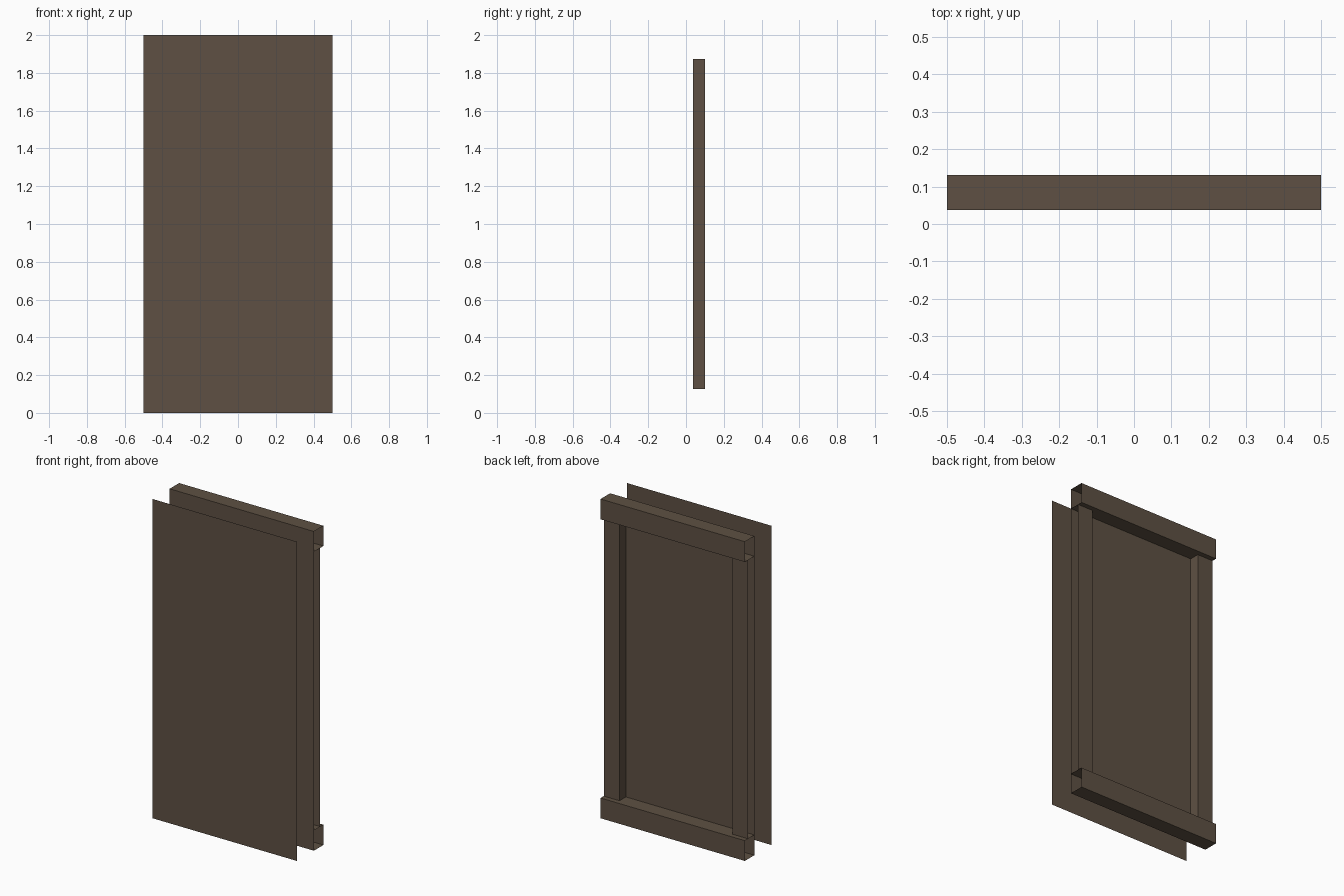
import bpy
import bmesh

cube = bpy.data.objects.get("Cube")
if cube:
    bpy.data.objects.remove(cube, do_unlink=True)

# Single dark brown finish
brown = bpy.data.materials.new("dark_brown")
brown.use_nodes = True
colour = (0.112, 0.081, 0.056, 1)
brown.diffuse_color = colour
brown.node_tree.nodes["Principled BSDF"].inputs["Base Color"].default_value = colour


def add_object(name, bm):
    mesh = bpy.data.meshes.new(name)
    bm.to_mesh(mesh)
    bm.free()
    mesh.materials.append(brown)
    obj = bpy.data.objects.new(name, mesh)
    bpy.context.collection.objects.link(obj)


def open_box(name, low, high, open_sides):
    """Box between two corners, without the sides facing the given (axis, sign) pairs."""
    bm = bmesh.new()
    bmesh.ops.create_cube(bm, size=1)
    bm.normal_update()
    gone = [f for f in bm.faces
            if any(f.normal[axis] * sign > 0.5 for axis, sign in open_sides)]
    bmesh.ops.delete(bm, geom=gone, context='FACES')
    for v in bm.verts:
        for i in range(3):
            v.co[i] = low[i] if v.co[i] < 0 else high[i]
    add_object(name, bm)


def sheet(name, y):
    """Full-size upright sheet without thickness."""
    bm = bmesh.new()
    corners = [(-HALF, 0), (HALF, 0), (HALF, HEIGHT), (-HALF, HEIGHT)]
    bm.faces.new([bm.verts.new((x, y, z)) for x, z in corners])
    add_object(name, bm)


HALF, HEIGHT, RAIL, POST = 0.5, 2.0, 0.127, 0.109
FRONT, POST_BACK, RAIL_BACK = 0.037, 0.1, 0.131
X, Y, Z = range(3)

# Outer sheet standing clear, and the backing sheet that carries the frame
sheet("front_panel", -RAIL_BACK)
sheet("backing_panel", FRONT)

# Horizontal rails, hollow channels open at both ends
for name, z in (("bottom_rail", 0), ("top_rail", HEIGHT - RAIL)):
    open_box(name, (-HALF, FRONT, z), (HALF, RAIL_BACK, z + RAIL),
             [(X, 1), (X, -1), (Y, -1)])

# Upright posts between the rails, open on the outer side
for name, x, side in (("right_post", -HALF, -1), ("left_post", HALF - POST, 1)):
    open_box(name, (x, FRONT, RAIL), (x + POST, POST_BACK, HEIGHT - RAIL),
             [(X, side), (Y, -1), (Z, 1), (Z, -1)])
